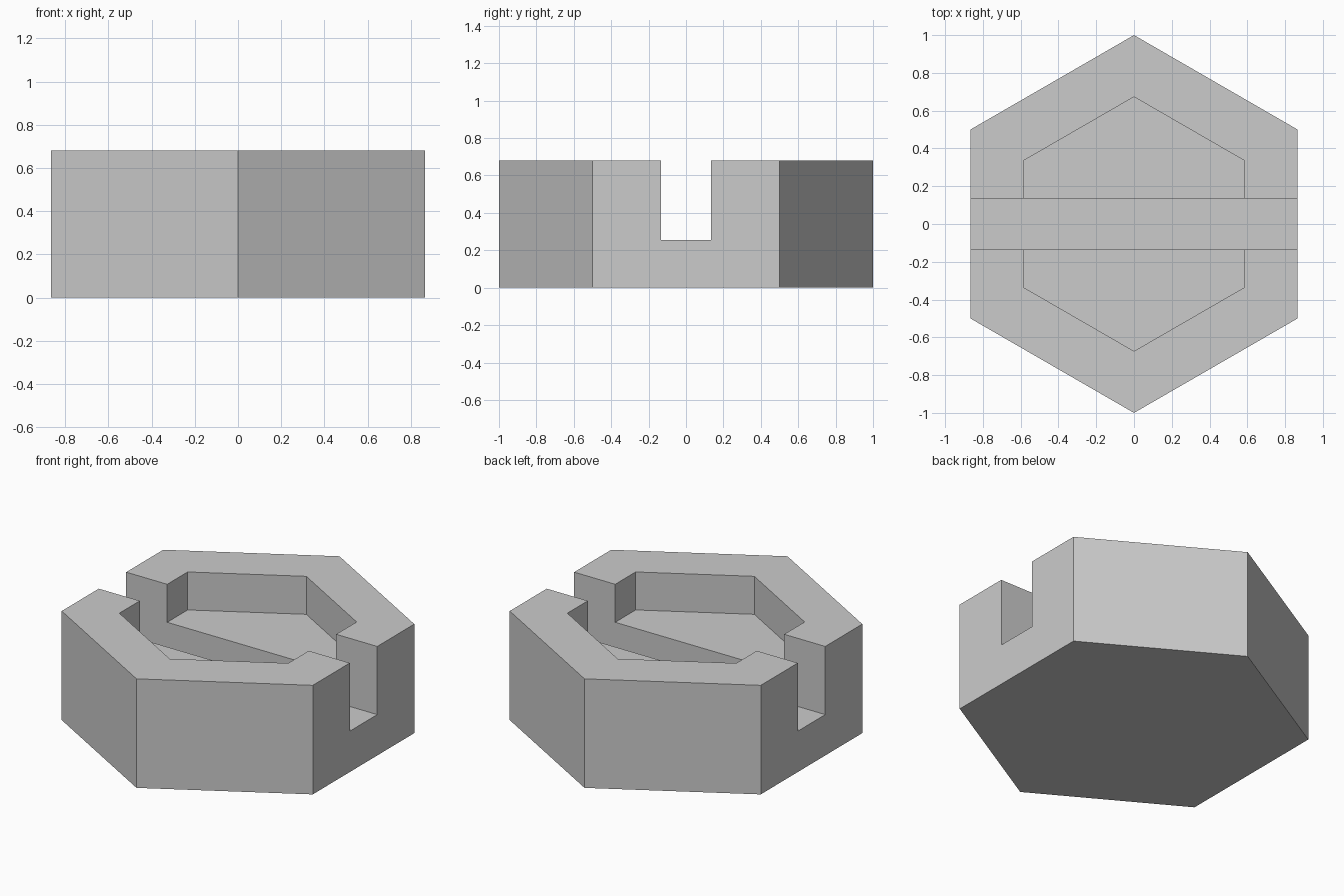
import bpy

if "Cube" in bpy.data.objects:
    bpy.data.objects.remove(bpy.data.objects["Cube"])

HEIGHT = 0.68
SLOT_FLOOR, POCKET_FLOOR = 0.255, 0.443
TOP = HEIGHT + 0.2  # cutters overshoot the top


def hex_prism(name, radius, z0, z1):
    bpy.ops.mesh.primitive_cylinder_add(vertices=6, radius=radius, depth=z1 - z0,
                                        location=(0, 0, (z0 + z1) / 2))
    obj = bpy.context.object
    obj.name = name
    return obj


def cut(target, cutter):
    mod = target.modifiers.new(cutter.name, 'BOOLEAN')
    mod.operation = 'DIFFERENCE'
    mod.solver = 'EXACT'
    mod.object = cutter
    bpy.context.view_layer.objects.active = target
    bpy.ops.object.modifier_apply(modifier=mod.name)
    bpy.data.objects.remove(cutter, do_unlink=True)


# Hexagonal body with a corner pointing front and back
body = hex_prism("hex_body", 1.0, 0, HEIGHT)

# Shallow hexagonal pocket in the top
cut(body, hex_prism("pocket_cutter", 0.673, POCKET_FLOOR, TOP))

# Deeper slot running right across in x
bpy.ops.mesh.primitive_cube_add(size=1, location=(0, 0, (SLOT_FLOOR + TOP) / 2))
slot = bpy.context.object
slot.name = "slot_cutter"
slot.scale = (2.4, 0.27, TOP - SLOT_FLOOR)
cut(body, slot)
